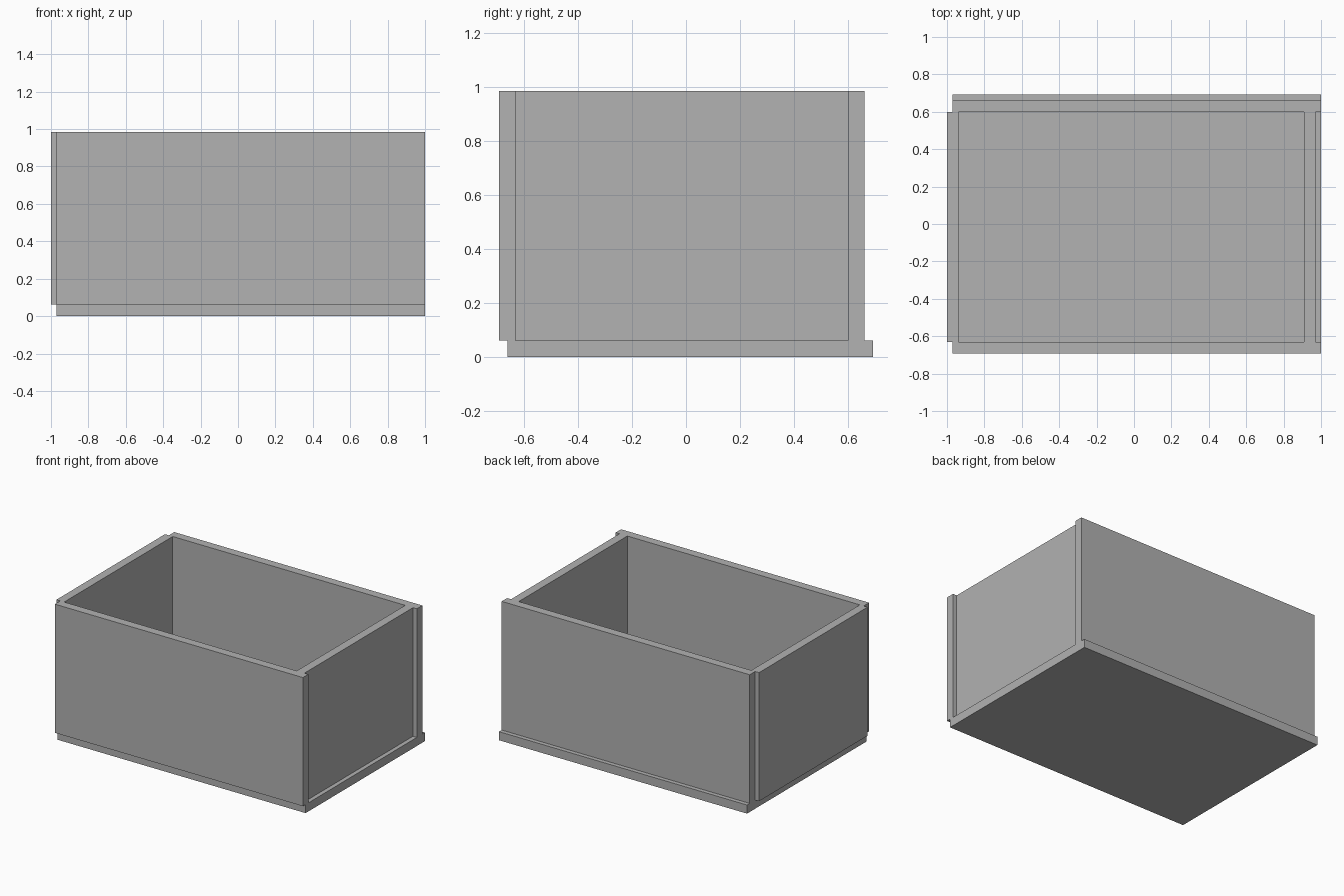
import bpy
import bmesh
from mathutils import Vector

# Remove the default cube only
cube = bpy.data.objects.get("Cube")
if cube:
    bpy.data.objects.remove(cube, do_unlink=True)

# Panel thickness: every size is a multiple of it
T = 2 / 32.5
HALF_DEPTH = 22.5 * T / 2
TOP = 16 * T

grey = bpy.data.materials.new("plain_grey")
colour = (0.445, 0.445, 0.445, 1)
grey.use_nodes = True
grey.diffuse_color = colour
for node in grey.node_tree.nodes:
    if node.type == "BSDF_PRINCIPLED":
        node.inputs["Base Color"].default_value = colour


def panel(name, low, high):
    """Flat-faced box between two opposite corners."""
    low, high = Vector(low), Vector(high)
    size, centre = high - low, (low + high) / 2
    bm = bmesh.new()
    bmesh.ops.create_cube(bm, size=1)
    bmesh.ops.scale(bm, vec=size, verts=bm.verts)
    mesh = bpy.data.meshes.new(name)
    bm.to_mesh(mesh)
    bm.free()
    mesh.materials.append(grey)
    obj = bpy.data.objects.new(name, mesh)
    obj.location = centre
    bpy.context.collection.objects.link(obj)
    return obj


# Base, offset half a thickness from the walls
base_left = -1 + T / 2
base_front = -HALF_DEPTH + T / 2
panel("base", (base_left, base_front, 0), (1, HALF_DEPTH, T))

# Long front and back walls, standing on the base
back_outer = HALF_DEPTH - T / 2
for name, y in (("front_wall", -HALF_DEPTH), ("back_wall", back_outer - T)):
    panel(name, (base_left, y, T), (1, y + T, TOP))

# Short end walls, fitted between the long walls
for name, x in (("right_wall", -1), ("left_wall", 1 - 1.5 * T)):
    panel(name, (x, -HALF_DEPTH + T, T), (x + T, back_outer - T, TOP))
